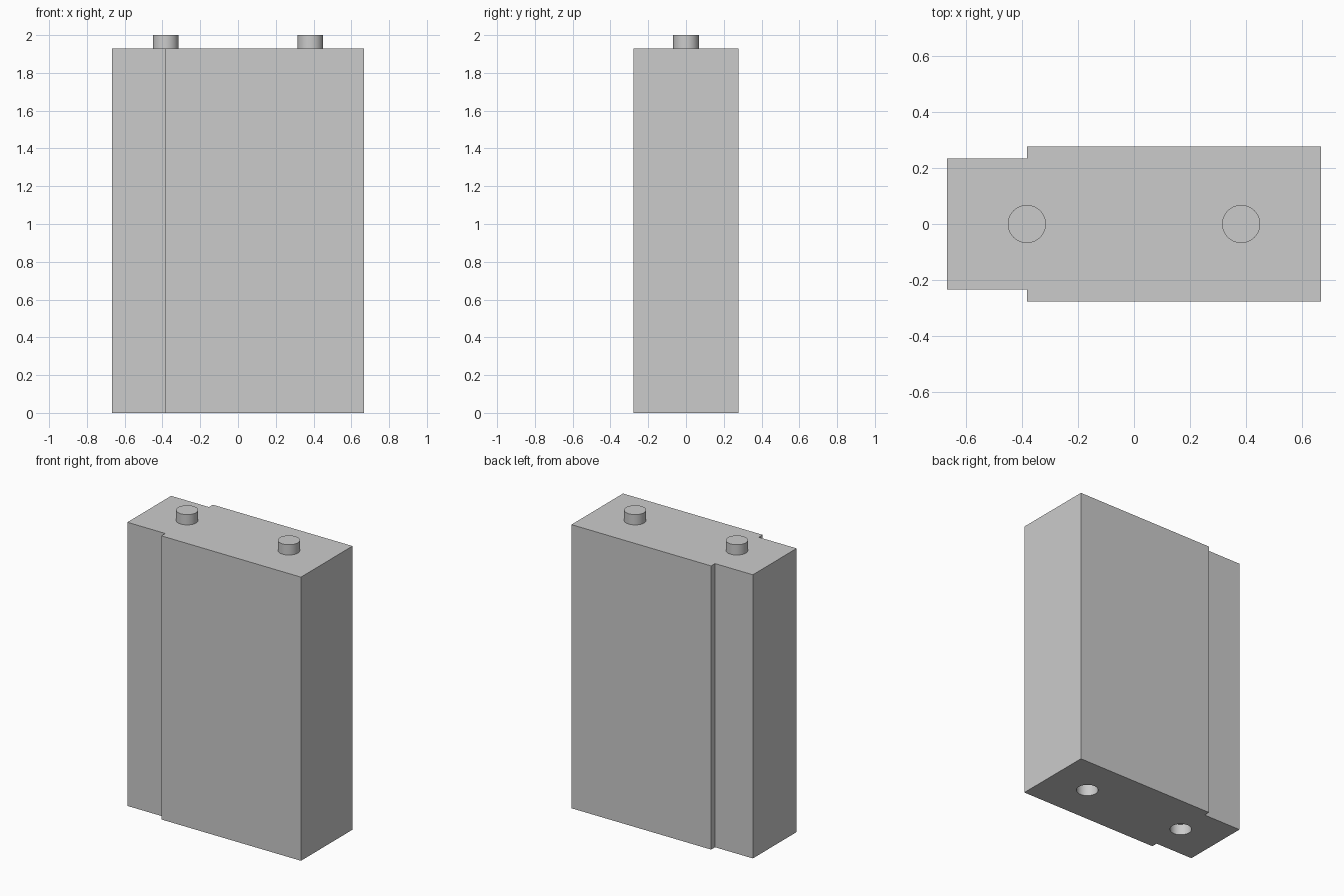
import bpy
import bmesh
import math

if "Cube" in bpy.data.objects:
    bpy.data.objects.remove(bpy.data.objects["Cube"], do_unlink=True)

HALF_X, HALF_Y, NARROW_Y = 0.668, 0.277, 0.235
STEP_X, PIN_X, PIN_R = -0.383, 0.383, 0.068
BODY_TOP, PIN_TOP = 1.93, 2.0
SOCKET_DEPTH = 0.075

grey = bpy.data.materials.new("plain grey")
grey.use_nodes = True
grey.diffuse_color = (0.6, 0.6, 0.6, 1)
grey.node_tree.nodes["Principled BSDF"].inputs["Base Color"].default_value = (0.6, 0.6, 0.6, 1)


def cylinder(name, x, bottom, top):
    bpy.ops.mesh.primitive_cylinder_add(
        vertices=48, radius=PIN_R, depth=top - bottom,
        location=(x, 0, (bottom + top) / 2))
    obj = bpy.context.object
    obj.name = name
    obj.data.materials.append(grey)
    return obj


def smooth(obj):
    bpy.ops.object.select_all(action="DESELECT")
    obj.select_set(True)
    bpy.context.view_layer.objects.active = obj
    bpy.ops.object.shade_smooth_by_angle(angle=math.radians(30))


# Body: stepped outline, narrower at the -x end, extruded upwards
half = [(-HALF_X, -NARROW_Y), (STEP_X, -NARROW_Y), (STEP_X, -HALF_Y), (HALF_X, -HALF_Y)]
outline = half + [(x, -y) for x, y in reversed(half)]
bm = bmesh.new()
base = bm.faces.new([bm.verts.new((x, y, 0)) for x, y in outline])
grown = bmesh.ops.extrude_face_region(bm, geom=[base], use_keep_orig=True)
verts = [v for v in grown["geom"] if isinstance(v, bmesh.types.BMVert)]
bmesh.ops.translate(bm, verts=verts, vec=(0, 0, BODY_TOP))
bmesh.ops.recalc_face_normals(bm, faces=bm.faces)
mesh = bpy.data.meshes.new("body")
bm.to_mesh(mesh)
bm.free()
body = bpy.data.objects.new("body", mesh)
body.data.materials.append(grey)
bpy.context.collection.objects.link(body)

for side, x in (("right", -PIN_X), ("left", PIN_X)):
    # Round blind socket in the underside
    cutter = cylinder("socket_cutter", x, -0.1, SOCKET_DEPTH)
    cutter.hide_render = True
    bpy.context.view_layer.objects.active = body
    cut = body.modifiers.new("socket", "BOOLEAN")
    cut.operation = "DIFFERENCE"
    cut.solver = "EXACT"
    cut.object = cutter
    bpy.ops.object.modifier_apply(modifier=cut.name)
    bpy.data.objects.remove(cutter, do_unlink=True)

    # Matching pin on the top
    smooth(cylinder(side + "_pin", x, BODY_TOP, PIN_TOP))

smooth(body)
